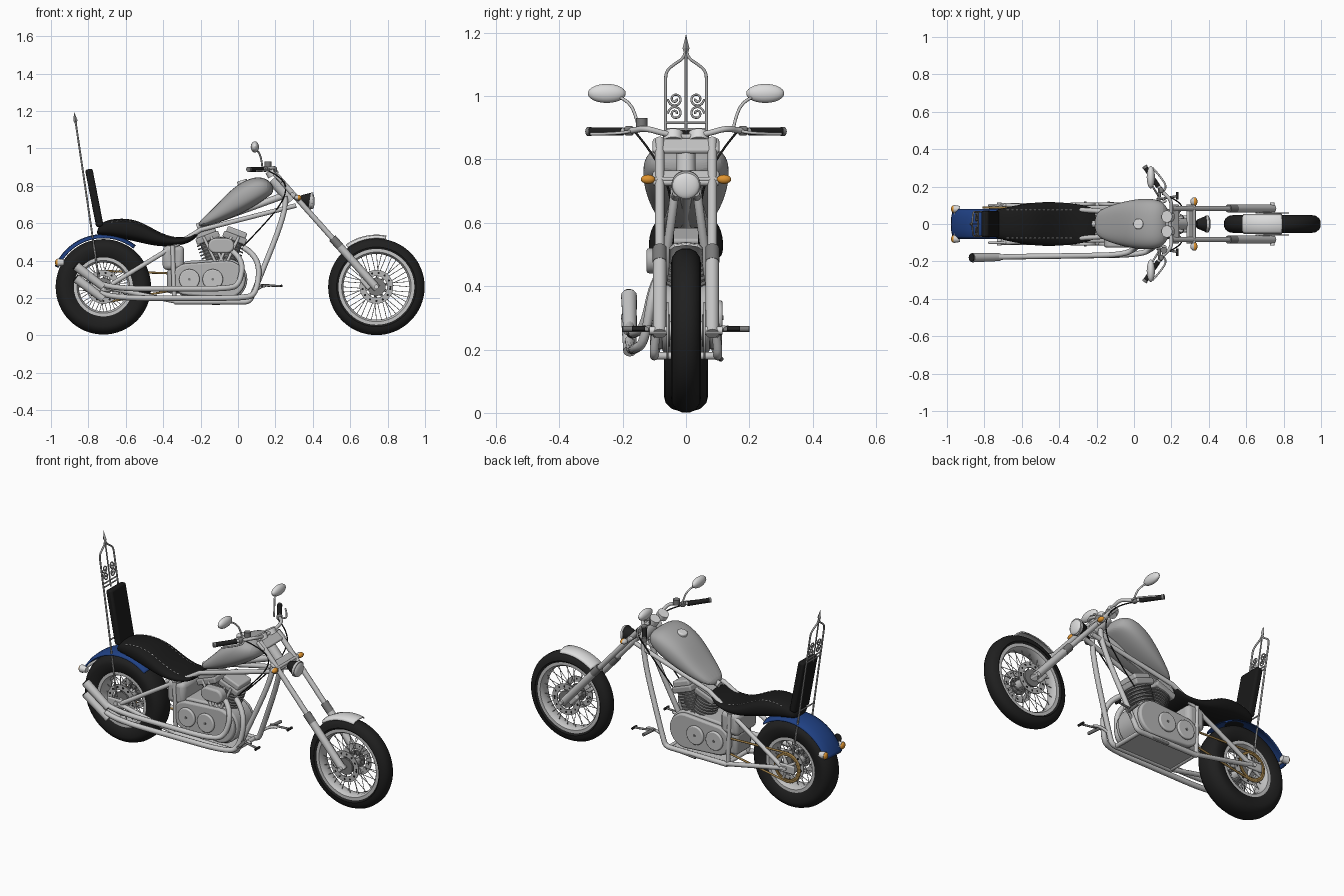
import bpy, bmesh
from math import sin, cos, pi, radians
from mathutils import Vector, Matrix

if "Cube" in bpy.data.objects:
    bpy.data.objects.remove(bpy.data.objects["Cube"])

def material(name, *rgb):
    m = bpy.data.materials.new(name)
    m.use_nodes = True
    m.diffuse_color = (*rgb, 1)
    m.node_tree.nodes["Principled BSDF"].inputs["Base Color"].default_value = (*rgb, 1)
    return m

silver = material("silver metal", .56, .56, .56)
satin = material("satin aluminium", .47, .47, .47)
paint = material("grey paint", .39, .39, .39)
bright = material("bright chrome", .72, .72, .72)
steel = material("dark steel", .2, .2, .2)
rubber = material("black rubber", .014, .014, .014)
leather = material("black leather", .01, .01, .01)
blue = material("blue paint", .014, .052, .23)
amber = material("amber lens", .75, .3, .03)
brass = material("brass chain", .33, .2, .06)

def finish(name, mesh, mat, mirror=False, bevel=0, subdivide=0, thickness=0):
    mesh.materials.clear()
    mesh.materials.append(mat)
    mesh.shade_smooth()
    mesh.set_sharp_from_angle(angle=radians(38))
    obj = bpy.data.objects.new(name, mesh)
    bpy.context.collection.objects.link(obj)
    if thickness:
        obj.modifiers.new("Thickness", 'SOLIDIFY').thickness = thickness
    if bevel:
        mod = obj.modifiers.new("Rounding", 'BEVEL')
        mod.width, mod.segments = bevel, 3
    if subdivide:
        mod = obj.modifiers.new("Smoothing", 'SUBSURF')
        mod.levels = mod.render_levels = subdivide
    if mirror:
        mod = obj.modifiers.new("Mirror", 'MIRROR')
        mod.use_axis, mod.use_mirror_merge = (False, True, False), False
    return obj

def from_bmesh(name, bm, mat, **options):
    bmesh.ops.recalc_face_normals(bm, faces=bm.faces)
    mesh = bpy.data.meshes.new(name)
    bm.to_mesh(mesh)
    bm.free()
    return finish(name, mesh, mat, **options)

def add_rod(bm, a, b, r1, r2=None, sides=24):
    a, b = Vector(a), Vector(b)
    place = Matrix.Translation((a + b) / 2) @ (b - a).to_track_quat('Z', 'Y').to_matrix().to_4x4()
    bmesh.ops.create_cone(bm, cap_ends=True, segments=sides, radius1=r1, radius2=r1 if r2 is None else r2,
                          depth=(b - a).length, matrix=place)

def rod(name, a, b, r1, mat, r2=None, sides=24, **options):
    bm = bmesh.new()
    add_rod(bm, a, b, r1, r2, sides)
    return from_bmesh(name, bm, mat, **options)

def tube(name, points, radius, mat, curved=True, cyclic=False, **options):
    curve = bpy.data.curves.new(name, 'CURVE')
    curve.dimensions, curve.use_fill_caps = '3D', True
    curve.bevel_depth, curve.bevel_resolution = radius, 3
    spline = curve.splines.new('NURBS' if curved else 'POLY')
    spline.points.add(len(points) - 1)
    for target, p in zip(spline.points, points):
        target.co = (*p, 1)
    spline.order_u, spline.use_endpoint_u, spline.resolution_u, spline.use_cyclic_u = 3, True, 6, cyclic
    helper = bpy.data.objects.new(name, curve)
    bpy.context.collection.objects.link(helper)
    mesh = bpy.data.meshes.new_from_object(helper.evaluated_get(bpy.context.evaluated_depsgraph_get()))
    bpy.data.objects.remove(helper)
    return finish(name, mesh, mat, **options)

def ball(name, center, size, mat, **options):
    bm = bmesh.new()
    place = Matrix.LocRotScale(Vector(center), None, Vector(size))
    bmesh.ops.create_uvsphere(bm, u_segments=24, v_segments=14, radius=1, matrix=place)
    return from_bmesh(name, bm, mat, **options)

def box(name, center, size, mat, tilt=0, bevel=.008, **options):
    bm = bmesh.new()
    place = Matrix.Translation(center) @ Matrix.Rotation(radians(tilt), 4, 'Y')
    bmesh.ops.create_cube(bm, size=1, matrix=place @ Matrix.Diagonal((*size, 1)))
    return from_bmesh(name, bm, mat, bevel=bevel, **options)

def bridge(bm, rings, closed=True):
    for p, q in zip(rings, rings[1:]):
        for j in range(len(p) if closed else len(p) - 1):
            k = (j + 1) % len(p)
            bm.faces.new((p[j], q[j], q[k], p[k]))

def lathe(name, x, z, profile, mat, start=0, end=360, steps=64, closed=True, **options):
    """Turn (radius, y) points round a sideways axle."""
    bm = bmesh.new()
    angles = [radians(start + (end - start) * i / steps) for i in range(steps + 1)]
    bridge(bm, [[bm.verts.new((x + r * cos(a), y, z + r * sin(a))) for r, y in profile] for a in angles], closed)
    bmesh.ops.remove_doubles(bm, verts=bm.verts, dist=.0001)
    return from_bmesh(name, bm, mat, **options)

def loft(name, sections, mat, sides=20):
    """Join rounded cross-sections given as (x, bottom, top, half width)."""
    bm = bmesh.new()
    unit = [[abs(v) ** .75 * (1 if v > 0 else -1) for v in (cos(a), sin(a))]
            for a in (2 * pi * i / sides for i in range(sides))]
    rings = [[bm.verts.new((x, wide * c, (low + high) / 2 + (high - low) / 2 * s)) for c, s in unit]
             for x, low, high, wide in sections]
    bridge(bm, rings)
    for cap in (rings[0], rings[-1]):
        bm.faces.new(cap)
    return from_bmesh(name, bm, mat, subdivide=2)

def oval_plate(name, xa, ra, xb, rb, z, y0, y1, mat, **options):
    bm = bmesh.new()
    arcs = [(x + r * cos(a), z + r * sin(a)) for x, r, first in ((xb, rb, -pi / 2), (xa, ra, pi / 2))
            for a in (first + pi * i / 16 for i in range(17))]
    rings = [[bm.verts.new((x, y, h)) for x, h in arcs] for y in (y0, y1)]
    bridge(bm, rings)
    for cap in rings:
        bm.faces.new(cap)
    return from_bmesh(name, bm, mat, **options)

# Wheels: tyre, rim, hub, wire spokes and drilled brake discs
AXLE = .26
for label, x, outer, inner, wide in (("front", .74, .258, .2, .047), ("rear", -.72, .255, .155, .069)):
    half = [(outer, wide * .3), (outer - .008, wide * .65), (outer - .026, wide * .93),
            (outer - .045, wide), (inner + .015, wide * .9), (inner, wide * .75)]
    lathe(label + "_tyre", x, AXLE, half + [(r, -y) for r, y in reversed(half)], rubber)
    half = [(inner + .006, wide * .78), (inner - .014, wide * .78), (inner - .024, wide * .47)]
    lathe(label + "_rim", x, AXLE, half + [(r, -y) for r, y in reversed(half)], silver)
    rod(label + "_hub", (x, -.05, AXLE), (x, .05, AXLE), .028, silver)
    rod(label + "_axle", (x, -.115, AXLE), (x, .115, AXLE), .012, bright)
    spokes, holes = bmesh.new(), bmesh.new()
    for i in range(40):
        a, lean, side = 2 * pi * i / 40, .5 if i % 4 < 2 else -.5, .04 if i % 2 else -.04
        add_rod(spokes, (x + .026 * cos(a + lean), side, AXLE + .026 * sin(a + lean)),
                (x + (inner - .02) * cos(a), side * .2, AXLE + (inner - .02) * sin(a)), .0018, sides=5)
        if i % 3 == 0:
            spot = Vector((x + .075 * cos(a), .056, AXLE + .075 * sin(a)))
            add_rod(holes, spot, spot + Vector((0, .006, 0)), .006, sides=10)
    from_bmesh(label + "_spokes", spokes, silver)
    from_bmesh(label + "_disc_holes", holes, rubber, mirror=True)
    lathe(label + "_brake_disc", x, AXLE, [(.09, .056), (.09, .061), (.058, .061), (.058, .056)], satin, mirror=True)
    rod(label + "_disc_carrier", (x, .05, AXLE), (x, .06, AXLE), .05, steel, sides=10, mirror=True)
box("front_caliper", (.69, .07, .285), (.05, .03, .07), silver, tilt=-40, mirror=True)

# Mudguards
arch = [(.262, -.053), (.274, -.04), (.279, 0), (.274, .04), (.262, .053)]
lathe("front_mudguard", .74, AXLE, arch, bright, 79, 126, 20, closed=False, thickness=.006)
arch = [(.264, -.08), (.273, -.066), (.28, -.035), (.282, 0), (.28, .035), (.273, .066), (.264, .08)]
lathe("rear_mudguard", -.72, AXLE, arch, blue, 52, 157, 36, closed=False, thickness=.005)

# Front forks and steering head
rod("fork_tube", (.2, .083, .862), (.56, .083, .458), .0145, silver, mirror=True)
rod("fork_slider", (.535, .083, .486), (.745, .083, .25), .021, silver, mirror=True)
rod("fork_collar", (.505, .083, .52), (.545, .083, .475), .022, steel, mirror=True)
rod("steering_head", (.185, 0, .835), (.285, 0, .72), .03, silver)
box("upper_clamp", (.215, 0, .842), (.06, .21, .02), silver, tilt=42)
box("lower_clamp", (.305, 0, .74), (.06, .21, .02), silver, tilt=42)
rod("gauge", (.19, .04, .855), (.175, .04, .882), .032, bright, mirror=True)

# Headlight and indicators
rod("headlight_shell", (.335, 0, .728), (.385, 0, .72), .022, rubber, r2=.044)
rod("headlight_rim", (.383, 0, .72), (.396, 0, .718), .046, silver)
ball("headlight_lens", (.396, 0, .718), (.014, .043, .043), bright)
rod("indicator_bar", (.32, -.11, .737), (.32, .11, .737), .008, silver)
ball("front_indicator", (.318, .12, .737), (.017, .021, .0145), silver, mirror=True)
ball("front_indicator_lens", (.325, .12, .737), (.014, .0225, .0145), amber, mirror=True)

# Handlebar, grips, levers, mirrors
bar = [(.19, 0, .87), (.2, .06, .878), (.2, .13, .9), (.15, .17, .888), (.06, .3, .888)]
tube("handlebar", bar, .0095, silver, mirror=True)
rod("grip", (.13, .2, .888), (.062, .3, .888), .013, rubber, mirror=True)
rod("grip_end", (.062, .3, .888), (.055, .31, .888), .014, steel, mirror=True)
tube("lever", [(.15, .17, .89), (.18, .19, .885), (.145, .25, .88), (.1, .3, .88)], .005, silver, mirror=True)
box("switch_block", (.145, .18, .89), (.025, .03, .03), steel, mirror=True)
rod("brake_reservoir", (.16, -.14, .9), (.16, -.14, .93), .018, steel)
stem = [(.13, .15, .9), (.125, .16, .95), (.105, .19, .99), (.09, .22, 1)]
tube("mirror_stem", stem, .005, silver, mirror=True)
ball("mirror", (.09, .25, 1.008), (.022, .06, .03), bright, mirror=True)
cable = [(.15, .16, .885), (.26, .12, .84), (.25, .05, .72), (.1, .04, .55), (.03, .04, .48)]
tube("control_cable", cable, .0035, rubber, mirror=True)

# Fuel tank
loft("fuel_tank", [(-.215, .575, .605, .06), (-.13, .595, .68, .1), (-.04, .625, .78, .125), (.035, .66, .83, .137),
                   (.105, .7, .852, .137), (.16, .74, .837, .118), (.19, .762, .798, .065)], paint)
rod("fuel_cap", (.03, 0, .8), (.021, 0, .83), .028, bright, bevel=.006)

# Seat with contrast stitching, and backrest
seat = loft("seat", [(-.755, .54, .56, .06), (-.73, .535, .61, .08), (-.65, .525, .628, .097),
                     (-.54, .5, .623, .117), (-.43, .475, .555, .12), (-.34, .475, .52, .112),
                     (-.25, .495, .53, .1), (-.2, .55, .575, .075)], leather)
solid = seat.evaluated_get(bpy.context.evaluated_depsgraph_get())
spots = [solid.ray_cast(Vector((-.68 + .012 * i, .075, 1)), Vector((0, 0, -1)))[1] for i in range(30)]
bm = bmesh.new()
for a, b in zip(spots[::2], spots[1::2]):
    add_rod(bm, a, b, .0025, sides=6)
from_bmesh("seat_stitching", bm, bright, mirror=True)
box("backrest", (-.768, 0, .735), (.04, .14, .315), leather, tilt=-11, bevel=.012)

# Wrought backrest frame with scrolls and spear
def sissy(y, z):
    return (-.757 - (z - .39) * .148, y, z)

def scroll(z, direction):
    turns = [(.024 - .0012 * i, .6 * i) for i in range(17)]
    return [sissy(.034 + r * cos(a), z + direction * r * sin(a)) for r, a in turns]

hoop = ((.075, .28), (.068, .5), (.065, .8), (.065, 1.04), (.063, 1.08), (.03, 1.105), (.006, 1.12), (0, 1.145))
tube("backrest_hoop", [sissy(*p) for p in hoop], .005, paint, mirror=True)
rod("centre_spike", sissy(0, .88), sissy(0, 1.15), .004, paint)
rod("spear_base", sissy(0, 1.13), sissy(0, 1.15), .004, paint, r2=.011, sides=4)
rod("spear_point", sissy(0, 1.15), sissy(0, 1.195), .011, paint, r2=0, sides=4)
for z in (.6, .895, .915):
    rod("hoop_crossbar", sissy(-.065, z), sissy(.065, z), .004, paint)
for z, direction in ((.945, 1), (.99, -1)):
    tube("scroll", scroll(z, direction), .0035, paint, mirror=True)

# Tail lights
rod("tail_bar", (-.955, -.09, .39), (-.955, .09, .39), .008, silver)
rod("tail_lamp", (-.93, .08, .39), (-.966, .08, .39), .016, bright, r2=.022, mirror=True)
ball("tail_lens", (-.966, .08, .39), (.012, .02, .02), amber, mirror=True)

# Frame
tube("top_rail", [(.31, .03, .695), (-.2, .07, .565), (-.69, .1, .265)], .013, silver, curved=False, mirror=True)
cradle = [(.25, .03, .74), (.27, .035, .69), (.08, .1, .22), (.06, .1, .18), (0, .1, .18), (-.34, .1, .18)]
tube("down_tube", cradle, .0145, silver, mirror=True)
tube("rear_stay", [(-.32, .1, .18), (-.5, .1, .215), (-.72, .1, .26)], .013, silver, mirror=True)
rod("seat_post", (-.34, .095, .18), (-.35, .09, .48), .012, silver, mirror=True)
rod("backbone", (.25, 0, .75), (-.22, 0, .58), .018, silver)
for x in (-.33, .04):
    rod("frame_crossbar", (x, -.1, .18), (x, .1, .18), .012, silver)
box("axle_plate", (-.73, .1, .26), (.1, .015, .05), silver, mirror=True)
box("skid_plate", (-.15, 0, .18), (.36, .18, .012), silver, bevel=.003)

# V-twin engine
oval_plate("crankcase", -.25, .1, -.06, .11, .3, -.075, .075, satin, bevel=.01)
oval_plate("side_cover", -.27, .085, -.06, .1, .3, .07, .1, satin, bevel=.01, mirror=True)
for x in (-.26, -.135):
    rod("cover_disc", (x, .098, .3), (x, .115, .3), .055, silver, bevel=.006, mirror=True)
    rod("cover_bolt", (x, .114, .3), (x, .119, .3), .007, steel, mirror=True)
for label, lean in (("rear", -.36), ("front", .36)):
    axis, foot = Vector((sin(lean), 0, cos(lean))), Vector((-.09, 0, .33))
    bm = bmesh.new()
    add_rod(bm, foot, foot + axis * .21, .05)
    for i in range(7):
        add_rod(bm, foot + axis * (.07 + .018 * i), foot + axis * (.078 + .018 * i), .07)
    from_bmesh(label + "_cylinder", bm, steel)
    box(label + "_head", foot + axis * .205, (.13, .14, .035), paint, tilt=lean * 57)
    box(label + "_rocker_cover", foot + axis * .235, (.11, .12, .035), satin, tilt=lean * 57)
    for shift in (-.02, .02):
        rod("pushrod", foot + Vector((shift, -.08, .04)), foot + axis * .21 + Vector((shift, -.066, 0)), .008, silver)
oval_plate("air_cleaner", -.12, .04, -.06, .04, .48, -.125, -.07, satin, bevel=.01)
box("oil_tank", (-.345, 0, .415), (.115, .19, .13), satin, bevel=.025)
box("gearbox", (-.33, 0, .29), (.1, .14, .13), paint, bevel=.02)

# Exhaust pipes with slanted tips
for label, z, lift, front in (("lower", .2, .305, .03), ("upper", .25, .37, -.06)):
    pipe = [(front, -.06, .47), (front + .09, -.1, .42), (front + .07, -.13, z + .02), (front, -.165, z)]
    tube(label + "_exhaust", pipe + [(-.3, -.17, z), (-.68, -.175, z), (-.74, -.178, z + .03)], .015, silver)
    rod(label + "_muffler", (-.72, -.177, lift - .11), (-.865, -.18, lift), .021, silver, r2=.025)
    rod(label + "_muffler_mouth", (-.86, -.18, lift - .004), (-.87, -.18, lift + .004), .022, rubber)

# Chain drive
REAR, CHAIN = -.72, .088
loop = [(x + r * cos(a), CHAIN, AXLE + rise + r * sin(a))
        for x, r, rise, first in ((-.3, .04, .03, -pi / 2), (REAR, .085, 0, pi / 2))
        for a in (first + pi * i / 12 for i in range(13))]
tube("chain", loop, .006, brass, curved=False, cyclic=True)
lathe("sprocket_ring", REAR, AXLE, [(.083, .084), (.083, .091), (.068, .091), (.068, .084)], brass)
for a in (2 * pi * i / 5 for i in range(5)):
    tip = (REAR + .072 * cos(a), CHAIN, AXLE + .072 * sin(a))
    rod("sprocket_arm", (REAR, CHAIN, AXLE), tip, .016, silver, r2=.006)

# Foot controls and stand
tube("peg_bracket", [(.08, .09, .23), (.14, .11, .28), (.17, .125, .265)], .008, silver, mirror=True)
rod("foot_peg", (.13, .11, .265), (.14, .2, .265), .009, steel, mirror=True)
tube("pedal", [(.12, .13, .27), (.18, .14, .265), (.235, .15, .265)], .006, steel, mirror=True)
rod("pedal_pad", (.232, .13, .265), (.232, .17, .265), .007, rubber, mirror=True)
rod("side_stand", (.05, .1, .18), (-.14, .11, .17), .008, steel)
